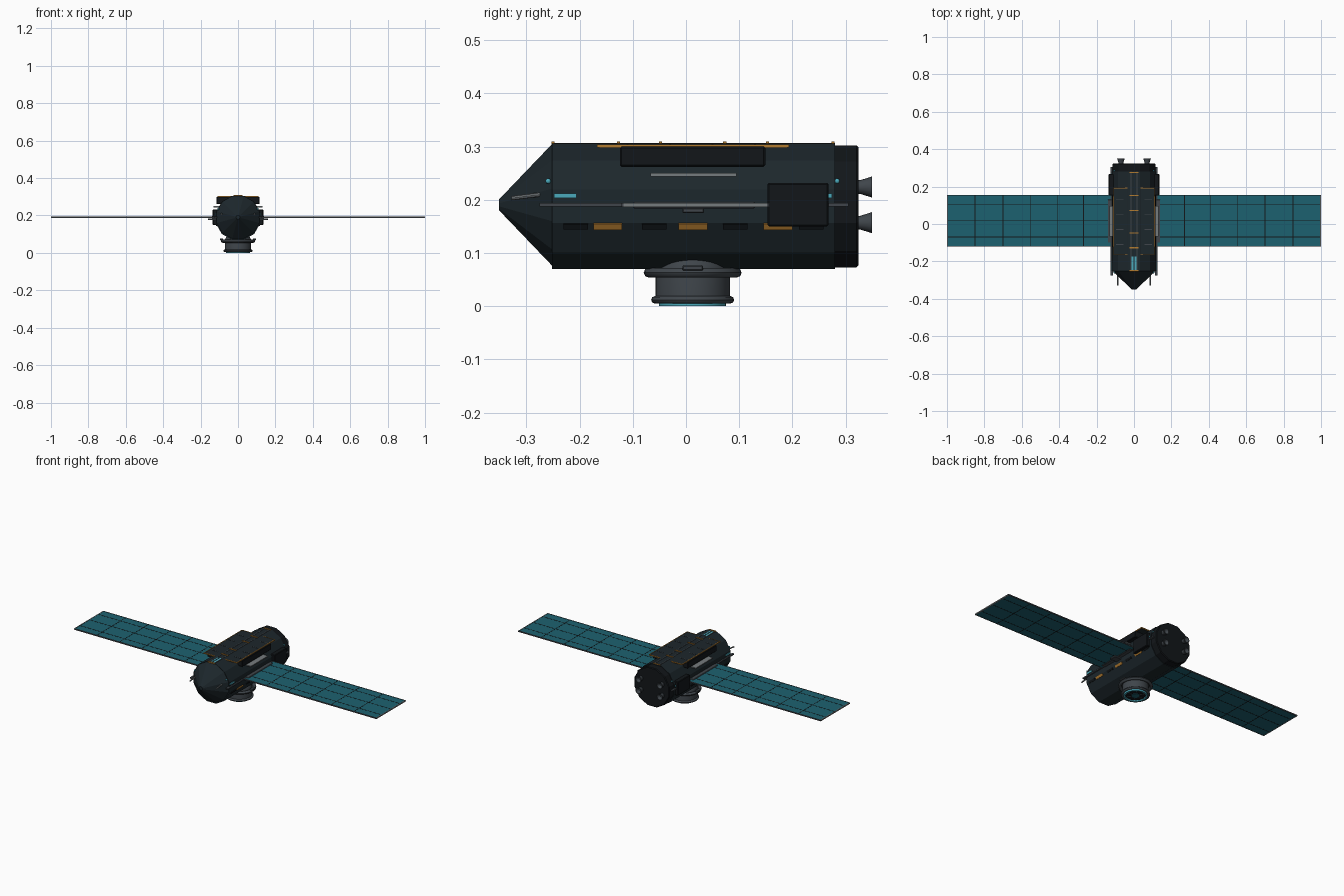
import bpy, bmesh, math
from mathutils import Vector, Matrix

if "Cube" in bpy.data.objects:
    bpy.data.objects.remove(bpy.data.objects["Cube"])

def mat(name, r, g, b):
    m = bpy.data.materials.new(name)
    m.diffuse_color = (r, g, b, 1)
    m.use_nodes = True
    m.node_tree.nodes["Principled BSDF"].inputs["Base Color"].default_value = m.diffuse_color
    return m

HULL = mat("hull_dark", 0.012, 0.02, 0.025)
BLACK = mat("black", 0.006, 0.008, 0.01)
GREY = mat("gunmetal", 0.05, 0.06, 0.07)
LIGHT = mat("light_grey", 0.18, 0.2, 0.21)
TEAL = mat("solar_teal", 0.012, 0.12, 0.16)
CYAN = mat("cyan", 0.07, 0.4, 0.5)
ORANGE = mat("orange", 0.45, 0.2, 0.03)
ZC = 0.1875  # hull axis height

def finish(name, bm, material, smooth=None):
    bmesh.ops.recalc_face_normals(bm, faces=bm.faces[:])
    me = bpy.data.meshes.new(name)
    bm.to_mesh(me)
    bm.free()
    ob = bpy.data.objects.new(name, me)
    bpy.context.collection.objects.link(ob)
    me.materials.append(material)
    if smooth:
        bpy.ops.object.select_all(action='DESELECT')
        ob.select_set(True)
        bpy.context.view_layer.objects.active = ob
        bpy.ops.object.shade_smooth_by_angle(angle=math.radians(smooth))
    return ob

def box(name, x, y, z, material, bevel=0.0, tilt=0.0):
    """Box from (min, max) ranges, tilt in degrees about y."""
    bm = bmesh.new()
    bmesh.ops.create_cube(bm, size=1)
    bmesh.ops.scale(bm, vec=(x[1] - x[0], y[1] - y[0], z[1] - z[0]), verts=bm.verts)
    if bevel:
        bmesh.ops.bevel(bm, geom=bm.edges[:], offset=bevel, segments=1, affect='EDGES')
    ob = finish(name, bm, material)
    ob.location = (sum(x) / 2, sum(y) / 2, sum(z) / 2)
    ob.rotation_euler.y = math.radians(tilt)
    return ob

def lathe(name, profile, n, material, loc, axis='Z', smooth=None, phase=0.0):
    """Revolve (radius, height) points about an axis, capped at both ends."""
    bm = bmesh.new()
    rings = []
    for r, h in profile:
        ring = []
        for i in range(n):
            a = 2 * math.pi * (i + phase) / n
            c, s = r * math.cos(a), r * math.sin(a)
            ring.append(bm.verts.new((c, s, h) if axis == 'Z' else (c, h, s)))
        rings.append(ring)
    for a, b in zip(rings, rings[1:]):
        for i in range(n):
            j = (i + 1) % n
            bm.faces.new((a[i], a[j], b[j], b[i]))
    bm.faces.new(rings[0])
    bm.faces.new(rings[-1])
    ob = finish(name, bm, material, smooth)
    ob.location = loc
    return ob

def rod(name, a, b, r, material, n=8):
    a, b = Vector(a), Vector(b)
    bm = bmesh.new()
    bmesh.ops.create_cone(bm, cap_ends=True, segments=n, radius1=r, radius2=r, depth=(b - a).length)
    q = (b - a).to_track_quat('Z', 'Y').to_matrix().to_4x4()
    bmesh.ops.transform(bm, matrix=Matrix.Translation((a + b) / 2) @ q, verts=bm.verts)
    return finish(name, bm, material, 40)

def ring(name, R, r, loc, material):
    pts = [(R + r * math.cos(t * math.pi / 4), r * math.sin(t * math.pi / 4)) for t in range(9)]
    return lathe(name, pts, 32, material, loc, smooth=60)

# hull, nose and rear collar
lathe("hull", [(0.122, -0.252), (0.122, 0.28)], 12, HULL, (0, 0, ZC), 'Y', phase=0.5)
lathe("nose_cone", [(0.118, -0.252), (0.011, -0.351)], 12, HULL, (0, 0, ZC + 0.003), 'Y', phase=0.5)
lathe("rear_collar", [(0.119, 0.275), (0.119, 0.32), (0.115, 0.324)], 12, BLACK, (0, 0, ZC), 'Y', phase=0.5)

# four thruster bells
for x in (-0.07, 0.07):
    for z in (0.157, 0.224):
        lathe("thruster", [(0.013, 0.32), (0.013, 0.328), (0.02, 0.35), (0.016, 0.35), (0.008, 0.332)],
              16, GREY, (x, 0, z), 'Y', 40)

# solar wings with frame and panel seams
for s in (-1, 1):
    def span(a, b):
        return tuple(sorted((s * a, s * b)))
    box("solar_wing", span(0.1, 0.998), (-0.119, 0.154), (0.1875, 0.1925), TEAL)
    for y in (-0.119, 0.154):
        box("wing_frame_side", span(0.1, 1.0), (y - 0.002, y + 0.002), (0.1865, 0.1935), GREY)
    box("wing_frame_tip", span(0.995, 1.0), (-0.121, 0.156), (0.1865, 0.1935), LIGHT)
    for y in (-0.07, 0.02, 0.105):
        box("wing_seam_long", span(0.12, 0.995), (y - 0.002, y + 0.002), (0.187, 0.193), BLACK)
    for x in (0.27, 0.41, 0.555, 0.70, 0.85):
        box("wing_seam_cross", span(x - 0.002, x + 0.002), (-0.117, 0.152), (0.187, 0.193), BLACK)
    # wing root hinge
    box("wing_hinge", span(0.105, 0.16), (-0.007, 0.034), (0.175, 0.185), GREY, 0.002)
    box("wing_root", span(0.105, 0.14), (-0.1, 0.13), (0.184, 0.196), GREY, 0.002)

    # side rail, equipment box and radiator strip
    box("side_rail", span(0.112, 0.126), (-0.275, 0.305), (0.187, 0.194), GREY)
    box("equipment_box", span(0.1, 0.135), (0.153, 0.268), (0.15, 0.232), BLACK, 0.003)
    box("radiator_strip", span(0.095, 0.132), (-0.067, 0.095), (0.244, 0.25), LIGHT)

    # marker lights and vents on the lower flank
    for y in (-0.147, 0.013, 0.173):
        box("orange_marker", span(0.111, 0.119), (y - 0.027, y + 0.027), (0.144, 0.157), ORANGE, tilt=s * 30)
    for y in (-0.207, -0.06, 0.093, 0.235):
        box("flank_vent", span(0.111, 0.119), (y - 0.023, y + 0.023), (0.145, 0.156), BLACK, tilt=s * 30)
    for y in (-0.227, 0.253):
        box("cyan_window", span(0.114, 0.121), (y - 0.021, y + 0.021), (0.203, 0.212), CYAN)

    # nose probes and small navigation lamps
    rod("nose_probe", (s * 0.087, -0.328, 0.203), (s * 0.087, -0.25, 0.213), 0.004, LIGHT)
    for y in (-0.259, 0.284):
        bm = bmesh.new()
        bmesh.ops.create_uvsphere(bm, u_segments=12, v_segments=8, radius=0.005)
        finish("nav_lamp", bm, CYAN, 60).location = (s * 0.105, y, 0.235)

    # orange trim on the long sides of the roof
    box("roof_trim_side", span(0.106, 0.11), (-0.165, 0.192), (0.298, 0.304), ORANGE)
    for y in (-0.11, -0.03, 0.05, 0.13):
        box("roof_dash", span(0.055, 0.095), (y - 0.002, y + 0.002), (0.3, 0.3045), GREY)
    # spine rails
    box("spine_rail", span(0.014, 0.019), (-0.25, 0.28), (0.3, 0.307), GREY)
    box("spine_lamp", span(0.004, 0.013), (-0.245, -0.175), (0.3, 0.306), CYAN)

# roof housing and deck
box("roof_housing", (-0.116, 0.116), (-0.124, 0.149), (0.262, 0.3), BLACK, 0.003)
box("roof_deck", (-0.108, 0.108), (-0.163, 0.19), (0.297, 0.303), HULL)
for y in (-0.165, 0.192):
    box("roof_trim_end", (-0.11, 0.11), (y - 0.002, y + 0.002), (0.298, 0.304), ORANGE)
for y in (-0.25, -0.127, -0.048, 0.073, 0.153, 0.276):
    box("spine_clip", (-0.023, 0.023), (y - 0.003, y + 0.003), (0.296, 0.31), ORANGE)

# belly sensor turret
T = (0, 0.0125, 0)
dome = [(0.07, 0.01), (0.07, 0.062)] + [
    (0.07 * math.cos(a), 0.062 + 0.052 * math.sin(a)) for a in (0.2, 0.4, 0.6, 0.8, 1.0, 1.2, 1.4)]
lathe("turret_drum", dome, 32, GREY, T, smooth=35)
ring("turret_upper_ring", 0.083, 0.009, (0, 0.0125, 0.063), GREY)
ring("turret_lower_ring", 0.071, 0.007, (0, 0.0125, 0.012), GREY)
lathe("lens_rim", [(0.063, 0.012), (0.063, 0.0), (0.054, 0.0), (0.052, 0.007)], 32, CYAN, T, smooth=35)
lathe("lens_glass", [(0.053, 0.009), (0.053, 0.006)], 32, BLACK, T, smooth=35)
lathe("lens_core", [(0.022, 0.009), (0.022, 0.003), (0.016, 0.002)], 24, TEAL, T, smooth=35)
for i in range(6):
    a = i * math.pi / 3
    c, s = math.cos(a), math.sin(a)
    rod("lens_spoke", (0.02 * c, 0.0125 + 0.02 * s, 0.005), (0.055 * c, 0.0125 + 0.055 * s, 0.005), 0.002, GREY, 6)
# turret side latches
for s in (-1, 1):
    x = sorted((s * 0.08, s * 0.096))
    box("turret_latch", x, (-0.007, 0.032), (0.067, 0.077), GREY, 0.002)
